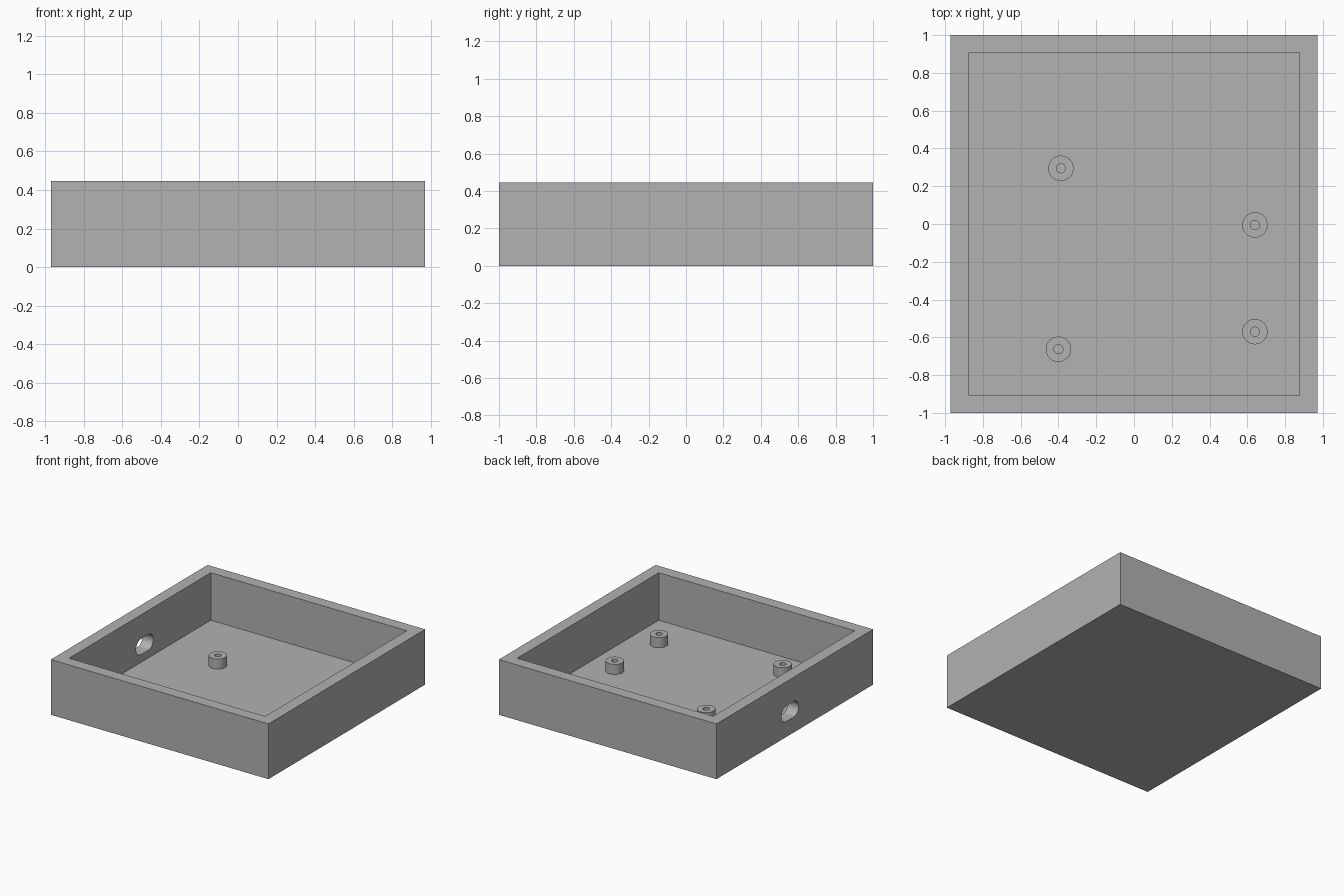
import bpy, bmesh, math
from mathutils import Matrix

if "Cube" in bpy.data.objects:
    bpy.data.objects.remove(bpy.data.objects["Cube"], do_unlink=True)

WIDTH, DEPTH, HEIGHT = 1.944, 2.0, 0.446
WALL, FLOOR = 0.096, 0.062

grey = bpy.data.materials.new("plain grey")
grey.use_nodes = True
grey.diffuse_color = (0.445, 0.445, 0.445, 1)
grey.node_tree.nodes["Principled BSDF"].inputs["Base Color"].default_value = grey.diffuse_color


def make_object(name, bm):
    bmesh.ops.recalc_face_normals(bm, faces=bm.faces)
    mesh = bpy.data.meshes.new(name)
    bm.to_mesh(mesh)
    bm.free()
    mesh.materials.append(grey)
    obj = bpy.data.objects.new(name, mesh)
    bpy.context.collection.objects.link(obj)
    return obj


def activate(obj):
    bpy.ops.object.select_all(action='DESELECT')
    obj.select_set(True)
    bpy.context.view_layer.objects.active = obj


def box(name, sx, sy, z0, z1):
    bm = bmesh.new()
    place = Matrix.Translation((0, 0, (z0 + z1) / 2)) @ Matrix.Diagonal((sx, sy, z1 - z0, 1))
    bmesh.ops.create_cube(bm, size=1, matrix=place)
    return make_object(name, bm)


def slot(name, x, y, z, length, radius, thick, steps=16):
    # Rounded slot outline in the y-z plane, extruded along x
    bm = bmesh.new()
    half = length / 2 - radius
    verts = []
    for side in (1, -1):
        for i in range(steps + 1):
            a = math.pi * i / steps - math.pi / 2
            verts.append(bm.verts.new((x - thick / 2,
                                       y + side * (half + radius * math.cos(a)),
                                       z + side * radius * math.sin(a))))
    face = bm.faces.new(verts)
    new = bmesh.ops.extrude_face_region(bm, geom=[face])["geom"]
    bmesh.ops.translate(bm, vec=(thick, 0, 0),
                        verts=[v for v in new if isinstance(v, bmesh.types.BMVert)])
    return make_object(name, bm)


def cut(target, cutter):
    cutter.hide_render = True
    mod = target.modifiers.new("cut", 'BOOLEAN')
    mod.operation, mod.solver, mod.object = 'DIFFERENCE', 'EXACT', cutter
    activate(target)
    bpy.ops.object.modifier_apply(modifier=mod.name)
    bpy.data.objects.remove(cutter, do_unlink=True)


def standoff(name, x, y, radius=0.067, hole=0.024, top=0.143, sides=48):
    # Tube swept around its axis from a rectangular section
    bm = bmesh.new()
    section = [(hole, FLOOR), (radius, FLOOR), (radius, top), (hole, top)]
    verts = [bm.verts.new((r, 0, z)) for r, z in section]
    edges = [bm.edges.new((verts[i], verts[(i + 1) % 4])) for i in range(4)]
    bmesh.ops.spin(bm, geom=verts + edges, cent=(0, 0, 0), axis=(0, 0, 1),
                   angle=math.tau, steps=sides, use_merge=True)
    bmesh.ops.remove_doubles(bm, verts=bm.verts, dist=0.0001)
    bmesh.ops.translate(bm, verts=bm.verts, vec=(x, y, 0))
    obj = make_object(name, bm)
    activate(obj)
    bpy.ops.object.shade_smooth_by_angle(angle=math.radians(30))


# Open tray with a cable slot through one side wall
tray = box("tray", WIDTH, DEPTH, 0, HEIGHT)
cut(tray, box("cavity_cutter", WIDTH - 2 * WALL, DEPTH - 2 * WALL, FLOOR, HEIGHT + 0.1))
cut(tray, slot("slot_cutter", -(WIDTH - WALL) / 2, 0.06, 0.188, 0.22, 0.063, WALL * 2))
activate(tray)
bpy.ops.object.shade_smooth_by_angle(angle=math.radians(30))

# Mounting standoffs on the floor
standoff("standoff_back_right", -0.387, 0.295)
standoff("standoff_back_left", 0.64, -0.005)
standoff("standoff_front_left", 0.64, -0.57)
standoff("standoff_front_right", -0.40, -0.663)
